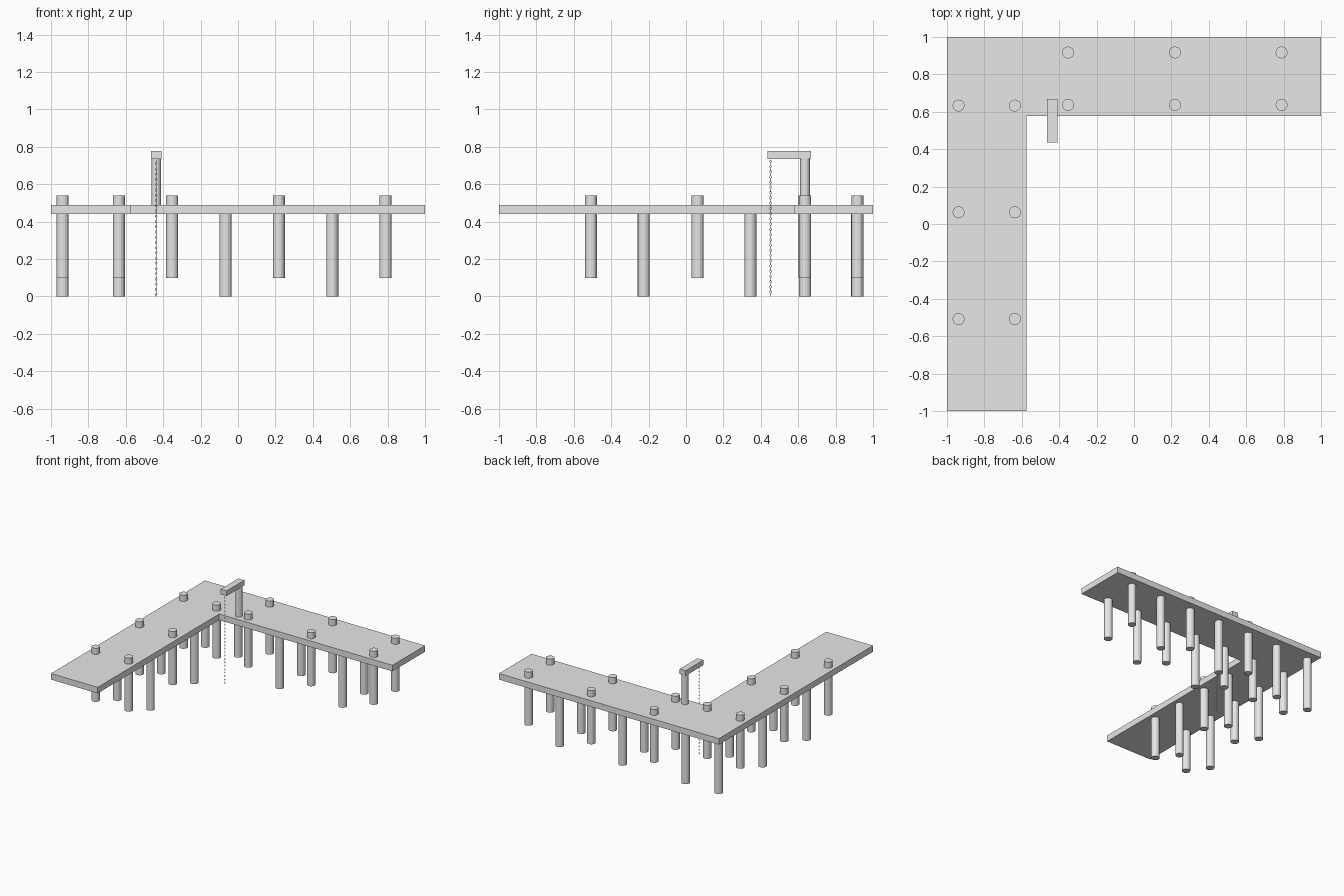
import bpy, bmesh, math
from mathutils import Matrix

cube = bpy.data.objects.get("Cube")
if cube:
    bpy.data.objects.remove(cube, do_unlink=True)

grey = bpy.data.materials.new("plain_grey")
grey.use_nodes = True
grey.diffuse_color = (0.8, 0.8, 0.8, 1)
grey.node_tree.nodes["Principled BSDF"].inputs["Base Color"].default_value = (0.8, 0.8, 0.8, 1)


def finish(name, bm):
    """Turn a bmesh into a coloured object."""
    bmesh.ops.recalc_face_normals(bm, faces=bm.faces)
    mesh = bpy.data.meshes.new(name)
    bm.to_mesh(mesh)
    bm.free()
    mesh.materials.append(grey)
    obj = bpy.data.objects.new(name, mesh)
    bpy.context.collection.objects.link(obj)
    return obj


def post(name, x, y, bottom, top, radius):
    bm = bmesh.new()
    bmesh.ops.create_cone(bm, cap_ends=True, segments=16, radius1=radius, radius2=radius,
                          depth=top - bottom,
                          matrix=Matrix.Translation((x, y, (bottom + top) / 2)))
    return finish(name, bm)


# L-shaped deck, extruded from its outline
bm = bmesh.new()
outline = [(-1, -1), (-0.575, -1), (-0.575, 0.577), (1, 0.577), (1, 1), (-1, 1)]
face = bm.faces.new([bm.verts.new((x, y, 0.44)) for x, y in outline])
extruded = bmesh.ops.extrude_face_region(bm, geom=[face])["geom"]
bmesh.ops.translate(bm, vec=(0, 0, 0.05),
                    verts=[v for v in extruded if isinstance(v, bmesh.types.BMVert)])
finish("deck", bm)

# Mooring posts pass through the deck; support posts stand under it
STEP = 0.5705
mooring, support = [], []
for i in range(3):
    for x in (-0.938, -0.637):
        mooring.append((x, 0.633 - i * STEP))
        support.append((x, 0.915 - i * STEP))
    for y in (0.637, 0.917):
        mooring.append((-0.352 + i * STEP, y))
        if i < 2:
            support.append((-0.066 + i * STEP, y))
for x, y in mooring:
    post("mooring_post", x, y, 0.1, 0.54, 0.032)
for x, y in support:
    post("support_post", x, y, 0, 0.44, 0.032)

# Small hoist: upright and overhanging beam
post("hoist_upright", -0.437, 0.636, 0.49, 0.737, 0.026)
bm = bmesh.new()
bmesh.ops.create_cube(bm, size=1, matrix=Matrix.Translation((-0.437, 0.552, 0.756))
                      @ Matrix.Diagonal((0.054, 0.23, 0.042, 1)))
finish("hoist_beam", bm)

# Hanging chain of alternating oval links
bm = bmesh.new()
LINKS, SIDES, RING = 52, 8, 4
for n in range(LINKS):
    place = (Matrix.Translation((-0.437, 0.452, 0.009 + n * 0.014))
             @ Matrix.Rotation(n * math.pi / 2, 4, "Z"))
    rings = []
    for i in range(SIDES):
        a = i * math.tau / SIDES
        ring = []
        for j in range(RING):
            b = j * math.tau / RING
            off = 0.0015 * math.cos(b)
            co = Matrix.Translation(((0.004 + off) * math.cos(a), 0.0015 * math.sin(b),
                                     (0.0075 + off) * math.sin(a)))
            ring.append(bm.verts.new((place @ co).translation))
        rings.append(ring)
    for i in range(SIDES):
        for j in range(RING):
            p, q, k = rings[i], rings[(i + 1) % SIDES], (j + 1) % RING
            bm.faces.new((p[j], q[j], q[k], p[k]))
finish("hoist_chain", bm)
